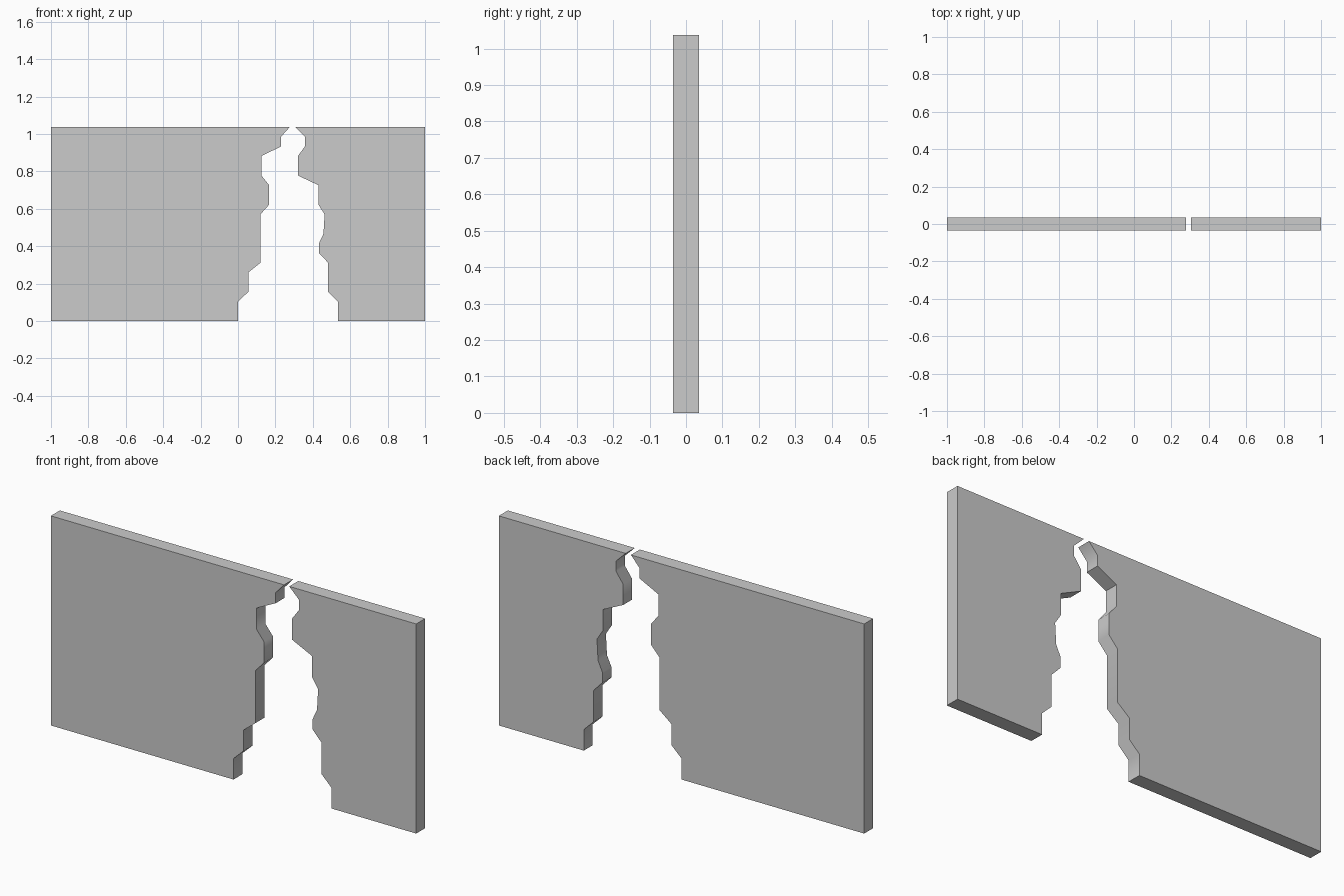
import bpy, bmesh, math

if "Cube" in bpy.data.objects:
    bpy.data.objects.remove(bpy.data.objects["Cube"])

HEIGHT = 1.037
HALF_THICK = 0.035
STEP = HEIGHT / 20  # the break follows regular height steps

# Broken edges as (x, height step), bottom to top
LEFT_BREAK = [(0.0, 0), (0.0, 2), (0.055, 3), (0.055, 5), (0.12, 6), (0.12, 11),
              (0.167, 12), (0.167, 14), (0.125, 15), (0.125, 17), (0.23, 18),
              (0.23, 19), (0.277, 20)]
RIGHT_BREAK = [(0.535, 0), (0.535, 2), (0.482, 3), (0.482, 6), (0.433, 7),
               (0.433, 8), (0.457, 9), (0.463, 11), (0.43, 12), (0.43, 14),
               (0.32, 15), (0.32, 17), (0.358, 18), (0.358, 19), (0.305, 20)]


def wall_piece(name, outer_x, break_edge):
    """Slab between a straight outer end and a jagged broken edge."""
    outline = [(outer_x, 0)] + break_edge + [(outer_x, 20)]
    bm = bmesh.new()
    face = bm.faces.new([bm.verts.new((x, -HALF_THICK, s * STEP)) for x, s in outline])
    result = bmesh.ops.extrude_face_region(bm, geom=[face])
    moved = [g for g in result["geom"] if isinstance(g, bmesh.types.BMVert)]
    bmesh.ops.translate(bm, verts=moved, vec=(0, 2 * HALF_THICK, 0))
    bmesh.ops.recalc_face_normals(bm, faces=bm.faces)
    mesh = bpy.data.meshes.new(name)
    bm.to_mesh(mesh)
    bm.free()
    obj = bpy.data.objects.new(name, mesh)
    bpy.context.collection.objects.link(obj)
    # Soften the shallow bends of the break, keep the slab edges sharp
    bpy.ops.object.select_all(action='DESELECT')
    obj.select_set(True)
    bpy.context.view_layer.objects.active = obj
    bpy.ops.object.shade_smooth_by_angle(angle=math.radians(60))
    return obj


# Two halves of the broken wall
wall_piece("left_wall", -1.0, LEFT_BREAK)
wall_piece("right_wall", 1.0, RIGHT_BREAK)
